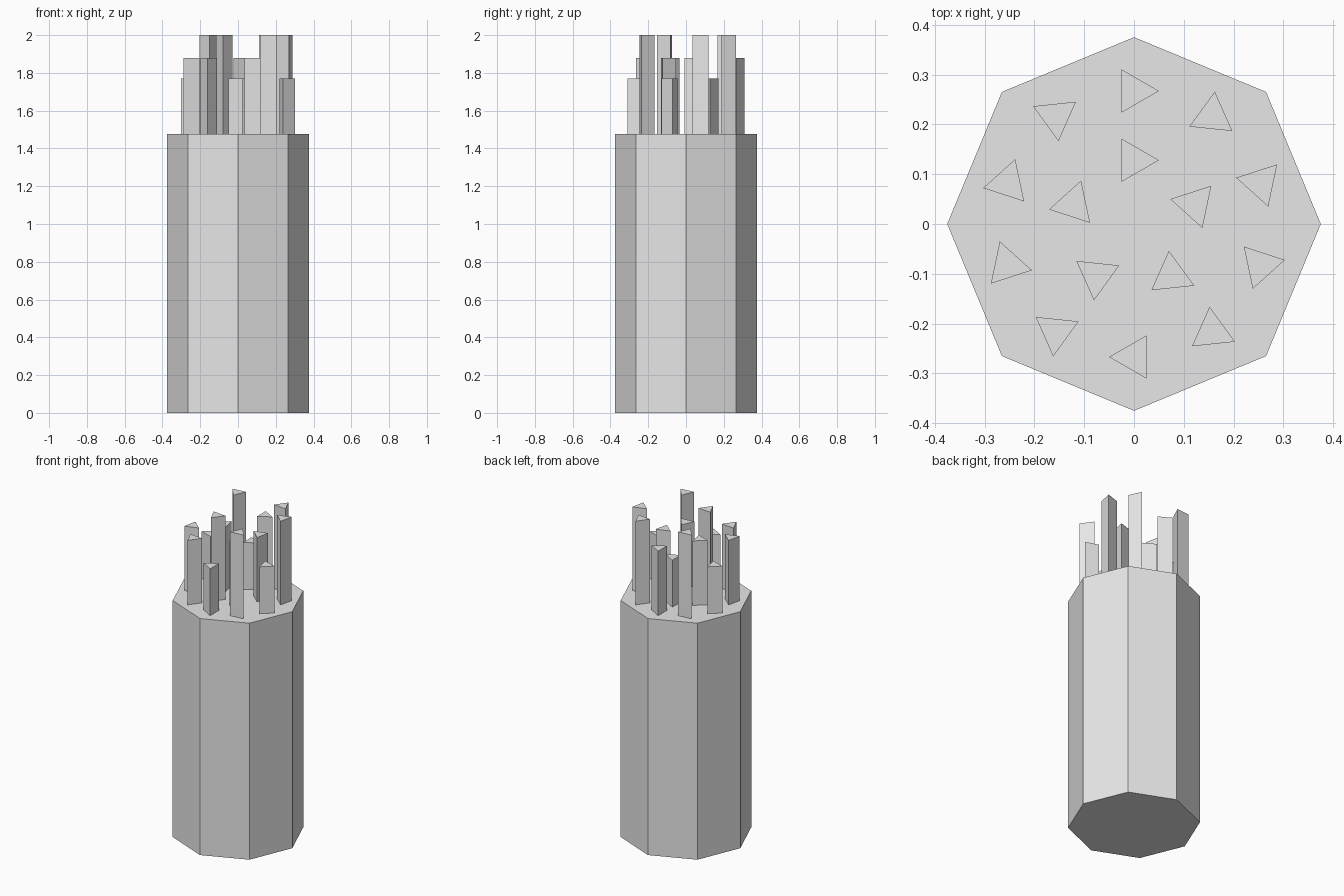
import bpy
from math import cos, sin, radians

if "Cube" in bpy.data.objects:
    bpy.data.objects.remove(bpy.data.objects["Cube"], do_unlink=True)

grey = bpy.data.materials.new("plain_grey")
grey.use_nodes = True
colour = (0.8, 0.8, 0.8, 1)
grey.diffuse_color = colour
grey.node_tree.nodes["Principled BSDF"].inputs["Base Color"].default_value = colour

BODY_TOP = 1.477
LOW, MID, HIGH = 1.77, 1.88, 2.0


def prism(name, sides, radius, x, y, bottom, top, turn=0):
    bpy.ops.mesh.primitive_cylinder_add(
        vertices=sides, radius=radius, depth=top - bottom,
        location=(x, y, (bottom + top) / 2), rotation=(0, 0, radians(turn)))
    obj = bpy.context.object
    obj.name = name
    obj.data.materials.append(grey)
    return obj


def strand_ring(name, radius, tops):
    # Each strand turns with its position around the ring
    step = 360 / len(tops)
    for i, top in enumerate(tops):
        a = radians(90 + i * step)
        # A cylinder's first corner points to +y, so turn it to +x
        prism(f"{name}_{i + 1}", 3, 0.05, radius * cos(a), radius * sin(a),
              BODY_TOP, top, i * step - 90)


# Eight-sided outer sleeve
prism("sleeve", 8, 0.375, 0, 0, 0, BODY_TOP)

# Triangular strands of uneven length, in two rings
strand_ring("outer_strand", 0.267,
            [MID, HIGH, LOW, MID, MID, LOW, HIGH, LOW, HIGH, HIGH])
strand_ring("inner_strand", 0.128, [LOW, MID, HIGH, MID, MID])
